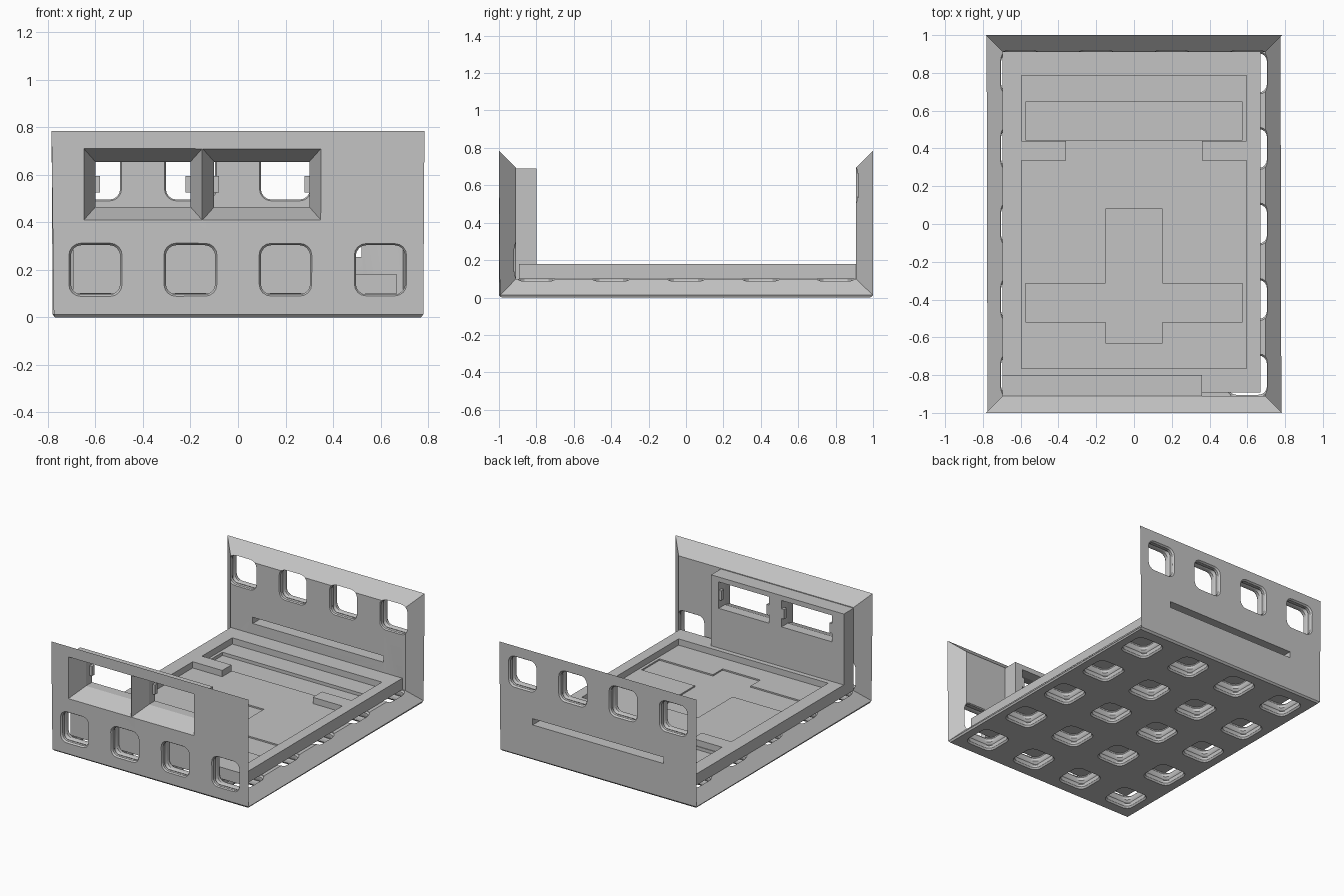
import bpy, bmesh, math

if "Cube" in bpy.data.objects:
    bpy.data.objects.remove(bpy.data.objects["Cube"])

X, Y, H, D = 0.785, 1.0, 0.785, 0.09   # half width, half length, height, wall
grey = bpy.data.materials.new("light grey")
grey.diffuse_color = (0.55, 0.55, 0.55, 1)
grey.use_nodes = True
grey.node_tree.nodes["Principled BSDF"].inputs["Base Color"].default_value = grey.diffuse_color


def finish(name, bm):
    bmesh.ops.recalc_face_normals(bm, faces=bm.faces)
    me = bpy.data.meshes.new(name)
    bm.to_mesh(me)
    bm.free()
    me.materials.append(grey)
    ob = bpy.data.objects.new(name, me)
    bpy.context.collection.objects.link(ob)
    return ob


def loft(bm, rings):
    """Closed solid through matching rings of points."""
    rows = [[bm.verts.new(p) for p in r] for r in rings]
    n = len(rows[0])
    for a, b in zip(rows, rows[1:]):
        for i in range(n):
            bm.faces.new((a[i], a[(i + 1) % n], b[(i + 1) % n], b[i]))
    bm.faces.new(rows[0])
    bm.faces.new(rows[-1])


def prism(name, poly, z0, z1):
    bm = bmesh.new()
    loft(bm, [[(x, y, z) for x, y in poly] for z in (z0, z1)])
    return finish(name, bm)


def rect(x0, x1, y0, y1):
    return [(x0, y0), (x1, y0), (x1, y1), (x0, y1)]


def box(name, x0, x1, y0, y1, z0, z1):
    return prism(name, rect(x0, x1, y0, y1), z0, z1)


def cut(ob, cutter, keep=False):
    m = ob.modifiers.new("cut", 'BOOLEAN')
    m.operation, m.solver, m.object = 'DIFFERENCE', 'EXACT', cutter
    bpy.context.view_layer.update()
    dg = bpy.context.evaluated_depsgraph_get()
    me = bpy.data.meshes.new_from_object(ob.evaluated_get(dg))
    ob.modifiers.clear()
    ob.data = me
    if not keep:
        bpy.data.objects.remove(cutter)


def rounded(h, r, seg=4):
    pts = []
    for k in range(4):
        a0 = k * math.pi / 2
        cx = (h - r) * (1 if k in (0, 3) else -1)
        cy = (h - r) * (1 if k in (0, 1) else -1)
        for i in range(seg + 1):
            a = a0 + i / seg * math.pi / 2
            pts.append((cx + r * math.cos(a), cy + r * math.sin(a)))
    return pts


# depth, half size, corner radius of one grid hole
HOLE = [(-.02, .112, .05), (0, .112, .05), (.012, .104, .045), (.03, .104, .045),
        (.045, .110, .025), (.06, .104, .045), (.082, .104, .045),
        (.094, .112, .05), (.12, .112, .05)]
COLS = (-.6, -.2, .2, .6)


def hole_grid(name, rows, place):
    bm = bmesh.new()
    for cu in COLS:
        for cv in rows:
            loft(bm, [[place(cu + u, cv + v, w) for u, v in rounded(h, r)]
                      for w, h, r in HOLE])
    return finish(name, bm)


# Mitred shell: floor plus front and back walls
bm = bmesh.new()


def corners(x, y, z):
    return [bm.verts.new((sx * x, sy * y, z))
            for sx, sy in ((-1, -1), (1, -1), (1, 1), (-1, 1))]


ob_, ot = corners(X, Y, 0), corners(X, Y, H)
ib, it = corners(X - D, Y - D, .098), corners(X - D, Y - D, H - D)
bm.faces.new(ob_)
bm.faces.new(ib)
for a, b in ((0, 1), (2, 3)):
    bm.faces.new((ob_[a], ob_[b], ot[b], ot[a]))     # outer face
    bm.faces.new((ib[a], ib[b], it[b], it[a]))       # inner face
    bm.faces.new((ot[a], ot[b], it[b], it[a]))       # top slope
    for c in (a, b):
        bm.faces.new((ob_[c], ot[c], it[c], ib[c]))  # side slope
for a, b in ((1, 2), (3, 0)):
    bm.faces.new((ob_[a], ob_[b], ib[b], ib[a]))     # floor side slope
bmesh.ops.recalc_face_normals(bm, faces=bm.faces)
low = [e for e in bm.edges if all(v.co.z < .001 for v in e.verts)]
bmesh.ops.bevel(bm, geom=low, offset=.014, segments=1, affect='EDGES')
shell = finish("shell", bm)

# Grid holes through floor and both walls
cut(shell, hole_grid("floor_holes", (-.8, -.4, 0, .4, .8), lambda u, v, w: (u, v, w)))
cut(shell, hole_grid("front_holes", (.2,), lambda u, v, w: (u, w - Y, v)))
cut(shell, hole_grid("back_holes", (.6,), lambda u, v, w: (u, Y - w, v)))

# Slot in the back wall
cut(shell, box("slot_cutter", -.52, .52, .88, 1.03, .255, .30))

# Housing behind the front wall, with two flared windows
housing = box("window_housing", -.695, .36, -Y + D, -.8, .1, .69)
for cx in (-.40, .10):
    bm = bmesh.new()
    rings = []
    for y, hx, z0, z1 in ((-1.03, .249, .41, .71), (-1, .249, .41, .71),
                          (-.87, .20, .465, .655), (-.77, .20, .465, .655)):
        rings.append([(x, y, z) for x, z in rect(cx - hx, cx + hx, z0, z1)])
    loft(bm, rings)
    window = finish("window_cutter", bm)
    cut(shell, window, keep=True)
    cut(housing, window)
    # retaining tabs at both sides of the window
    for s in (-1, 1):
        a, b = sorted((cx + s * .18, cx + s * .205))
        box("window_tab", a, b, -.83, -.801, .525, .595)

# Tray with stepped pockets
tray = box("tray", -.695, .67, -.892, .91, .098, .18)


def mirrored(half):
    return half + [(-x, y) for x, y in reversed(half)]


main = mirrored([(.595, -.765), (.595, .335), (.36, .335), (.36, .44),
                 (.595, .44), (.595, .785)])
tee = mirrored([(.15, -.63), (.15, -.52), (.575, -.52), (.575, -.315),
                (.15, -.315), (.15, .08)])
cut(tray, prism("main_pocket", main, .135, .25))
cut(tray, prism("cross_pocket", tee, .125, .25))
cut(tray, box("rear_pocket", -.575, .575, .445, .645, .112, .25))

# Smooth only the rounded hole corners
for o in bpy.context.scene.objects:
    o.select_set(o == shell)
bpy.context.view_layer.objects.active = shell
bpy.ops.object.shade_smooth_by_angle(angle=math.radians(25))
